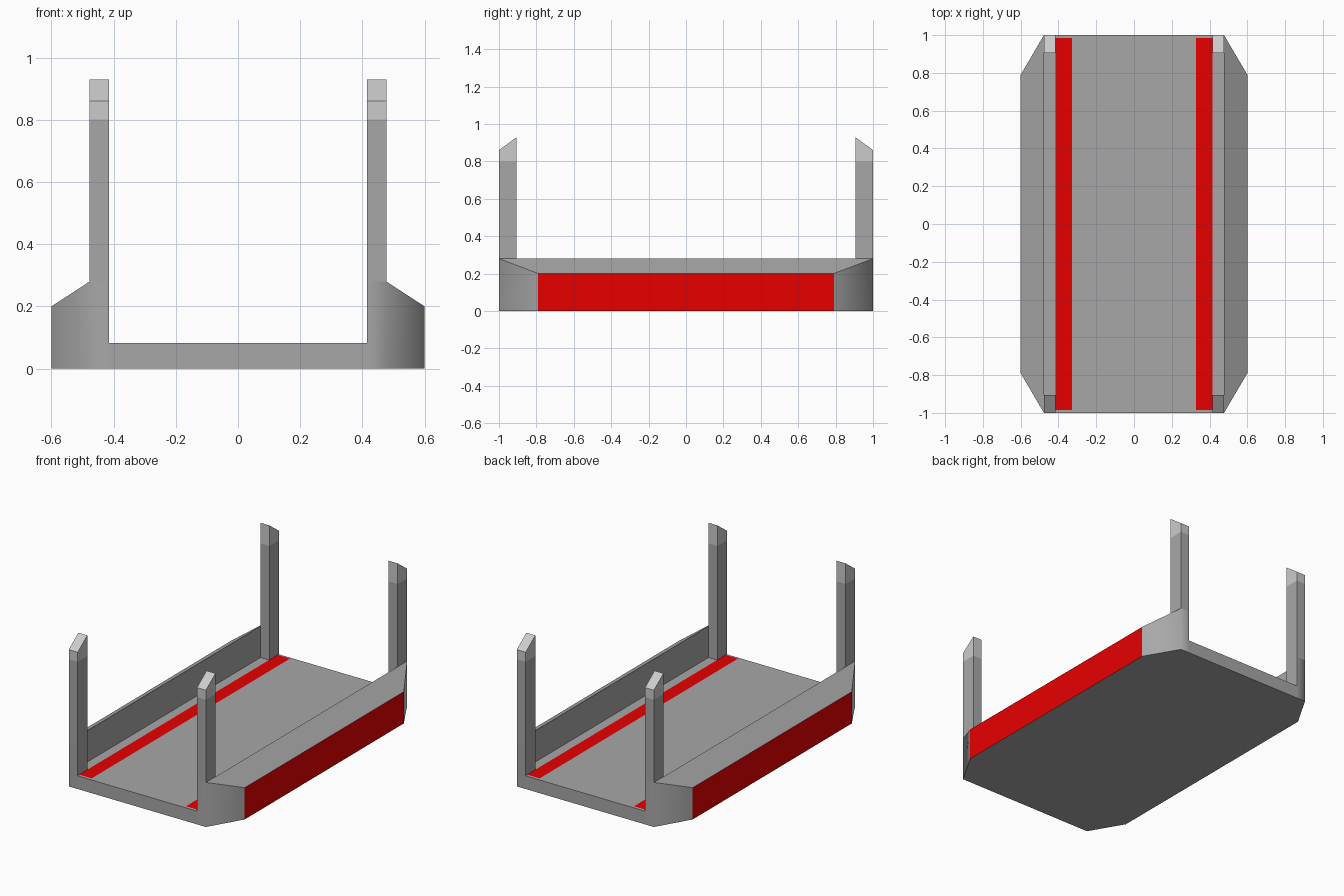
import bpy, bmesh

if "Cube" in bpy.data.objects:
    bpy.data.objects.remove(bpy.data.objects["Cube"])

DECK = 0.083  # deck height


def material(name, color):
    m = bpy.data.materials.new(name)
    m.diffuse_color = color
    m.use_nodes = True
    m.node_tree.nodes["Principled BSDF"].inputs["Base Color"].default_value = m.diffuse_color
    return m


def finish(bm, name, mats=()):
    bmesh.ops.recalc_face_normals(bm, faces=bm.faces)
    mesh = bpy.data.meshes.new(name)
    bm.to_mesh(mesh)
    bm.free()
    for m in mats:
        mesh.materials.append(m)
    obj = bpy.data.objects.new(name, mesh)
    bpy.context.collection.objects.link(obj)
    return obj


def mirror_xy(obj):
    mod = obj.modifiers.new("mirror", 'MIRROR')
    mod.use_axis = (True, True, False)
    mod.use_mirror_merge = False


grey = material("grey", (0.39, 0.39, 0.39, 1))
light_grey = material("light_grey", (0.54, 0.54, 0.54, 1))
red = material("red", (0.8, 0.0, 0.0, 1))

# Tray body: flat deck with a thin-topped, sloping bumper along each side
bm = bmesh.new()
profile = {"a": (0.477, 1, 0), "b": (0.6, 0.79, 0), "c": (0.6, 0.79, 0.2),
           "d": (0.477, 1, 0.28), "e": (0.477, 1, DECK),
           "f": (0.415, 1, 0), "g": (0.415, 1, DECK), "h": (0.415, 1, 0.28)}
v = {(k, s, t): bm.verts.new((s * x, t * y, z))
     for k, (x, y, z) in profile.items() for s in (-1, 1) for t in (-1, 1)}


def face(*keys, mat=0, smooth=False):
    f = bm.faces.new([v[k] for k in keys])
    f.material_index = mat
    f.smooth = smooth


def strip(k1, k2, s, mat=0):
    face((k1, s, -1), (k1, s, 1), (k2, s, 1), (k2, s, -1), mat=mat)


for s in (-1, 1):
    strip("b", "c", s, mat=1)   # red outer band
    strip("c", "d", s)          # sloping top
    strip("d", "e", s)          # inner wall
    strip("e", "g", s)          # deck edge
    for t in (-1, 1):           # softly shaded angled corner and its end panel
        face(*[(k, s, t) for k in "abcd"], smooth=True)
        face(*[(k, s, t) for k in "afghd"], smooth=True)
for t in (-1, 1):
    face(("f", -1, t), ("f", 1, t), ("g", 1, t), ("g", -1, t), smooth=True)
face(("g", -1, -1), ("g", 1, -1), ("g", 1, 1), ("g", -1, 1))
face(*[(k, s, -1) for k, s in (("a", -1), ("f", -1), ("f", 1), ("a", 1), ("b", 1))],
     *[(k, s, 1) for k, s in (("b", 1), ("a", 1), ("f", 1), ("f", -1), ("a", -1), ("b", -1))],
     ("b", -1, -1))
finish(bm, "tray_body", (grey, red))

# Corner posts with slanted, lighter tips; the body's end panel covers their foot
bm = bmesh.new()
side = [(1, DECK), (1, 0.28), (1, 0.86), (0.905, 0.93), (0.905, DECK)]
start = bm.faces.new([bm.verts.new((0.415, y, z)) for y, z in side])
ext = bmesh.ops.extrude_face_region(bm, geom=[start], use_keep_orig=True)
bmesh.ops.translate(bm, vec=(0.062, 0, 0),
                    verts=[g for g in ext["geom"] if isinstance(g, bmesh.types.BMVert)])
bmesh.ops.recalc_face_normals(bm, faces=bm.faces)
foot = [f for f in bm.faces if all(p.co.y > 0.99 and p.co.z < 0.3 for p in f.verts)]
bmesh.ops.delete(bm, geom=foot, context='FACES_ONLY')
bmesh.ops.bisect_plane(bm, geom=bm.verts[:] + bm.edges[:] + bm.faces[:],
                       plane_co=(0, 0, 0.8), plane_no=(0, 0, 1))
for f in bm.faces:
    f.material_index = int(f.calc_center_median().z > 0.8)
mirror_xy(finish(bm, "corner_posts", (grey, light_grey)))

# Red stripes lying on the deck
for s, name in ((-1, "left_deck_stripe"), (1, "right_deck_stripe")):
    bm = bmesh.new()
    bm.faces.new([bm.verts.new((s * x, y, DECK + 0.002)) for x, y in
                  ((0.328, -0.985), (0.415, -0.985), (0.415, 0.985), (0.328, 0.985))])
    stripe = finish(bm, name, (red,))
    if stripe.data.polygons[0].normal.z < 0:
        stripe.data.flip_normals()
